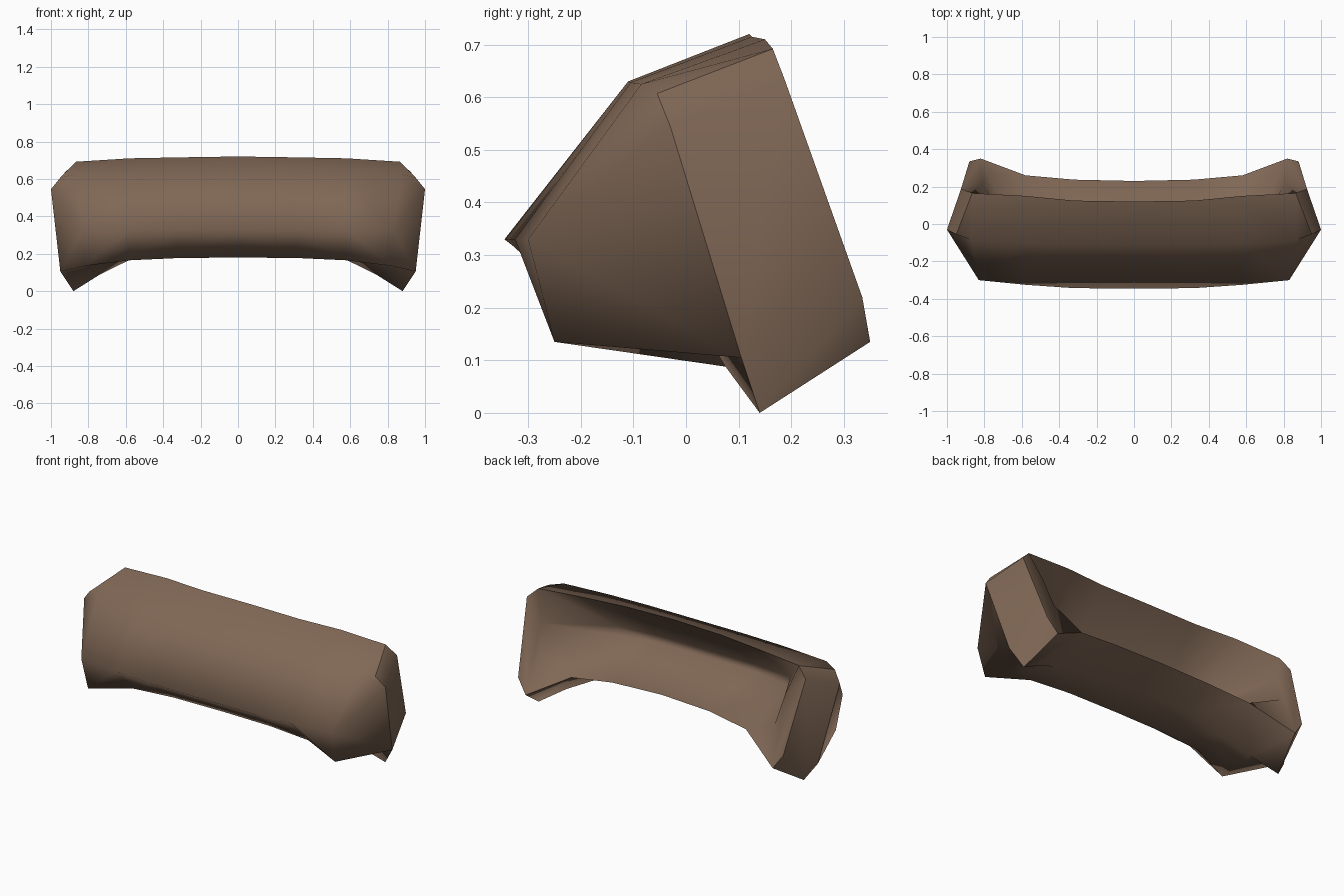
import bpy
import bmesh
import math

cube = bpy.data.objects.get("Cube")
if cube:
    bpy.data.objects.remove(cube, do_unlink=True)

# Single brown finish
brown = bpy.data.materials.new("brown")
brown.use_nodes = True
COLOUR = (0.215, 0.137, 0.092, 1)
brown.diffuse_color = COLOUR
brown.node_tree.nodes["Principled BSDF"].inputs["Base Color"].default_value = COLOUR

# Cross-sections (y, z): crest, front top, front tip, front lower,
# underside, back lip, hollow lower, hollow upper
STATIONS = {
    0.0: [(.12, .72), (-.11, .63), (-.345, .33), (-.15, .18),
          (.03, .235), (.23, .31), (-.19, .375), (-.19, .42)],
    0.32: [(.125, .715), (-.11, .63), (-.343, .33), (-.15, .177),
           (.03, .22), (.237, .30), (-.19, .375), (-.19, .42)],
    0.58: [(.15, .71), (-.105, .628), (-.325, .33), (-.16, .165),
           (.026, .167), (.26, .27), (-.16, .365), (-.16, .42)],
}

bm = bmesh.new()


def vert(x, y, z):
    return bm.verts.new((x, y, z))


rings = [[vert(x, y, z) for y, z in section] for x, section in STATIONS.items()]

# Outer section, where the hollow closes and the back sweeps down into a leg
end = [vert(.865, .165, .692), vert(.87, -.085, .625), vert(.83, -.30, .33),
       vert(.82, -.25, .135), vert(.88, .14, 0), vert(.82, .35, .135),
       vert(.78, .27, .36), vert(.81, .22, .52)]
crest, front_top, tip, lower, foot, heel, hollow_low, hollow_high = end
rings.append(end)

# Skin between neighbouring sections, leaving the leg's underside open
for a, b in zip(rings, rings[1:]):
    for i in range(len(a)):
        if b is end and i in (3, 4):
            continue
        j = (i + 1) % len(a)
        bm.faces.new((a[i], a[j], b[j], b[i]))

# Extra corners of the end panel, and the notch in front of the leg
shoulder = vert(.95, -.055, .607)
widest = vert(1, -.03, .545)
ankle = vert(.95, .105, .105)
heel_top = vert(.88, .335, .22)
corner = vert(.925, .187, .635)
notch = vert(.74, .075, .088)
front_lower, underside, back_lip = rings[-2][3:6]

for loop in (
    # cheek
    (front_top, tip, widest, shoulder),
    (tip, lower, ankle, widest),
    (crest, front_top, shoulder),
    # tilted end panel
    (crest, shoulder, widest, corner),
    (widest, ankle, foot, heel_top, corner),
    (foot, heel, heel_top),
    # leg: back, inner side, front, and the underside before it
    (crest, corner, heel_top, heel, hollow_low, hollow_high),
    (underside, notch, foot, heel, back_lip),
    (notch, ankle, foot),
    (front_lower, lower, ankle, notch, underside),
):
    bm.faces.new(loop)

# Hard rim around the end panel
rim = [shoulder, widest, ankle, foot, heel, heel_top, corner, crest, shoulder]
for a, b in zip(rim, rim[1:]):
    bm.edges.get((a, b)).smooth = False

bmesh.ops.recalc_face_normals(bm, faces=bm.faces[:])
mesh = bpy.data.meshes.new("curved_guard")
bm.to_mesh(mesh)
bm.free()
mesh.materials.append(brown)

guard = bpy.data.objects.new("curved_guard", mesh)
bpy.context.collection.objects.link(guard)
bpy.context.view_layer.objects.active = guard
guard.select_set(True)

# Mirror the half across the centre, then shade smooth with sharp rims
mirror = guard.modifiers.new("mirror", "MIRROR")
mirror.use_clip = True
bpy.ops.object.modifier_apply(modifier=mirror.name)
bpy.ops.object.shade_smooth_by_angle(angle=math.radians(95), keep_sharp_edges=True)
